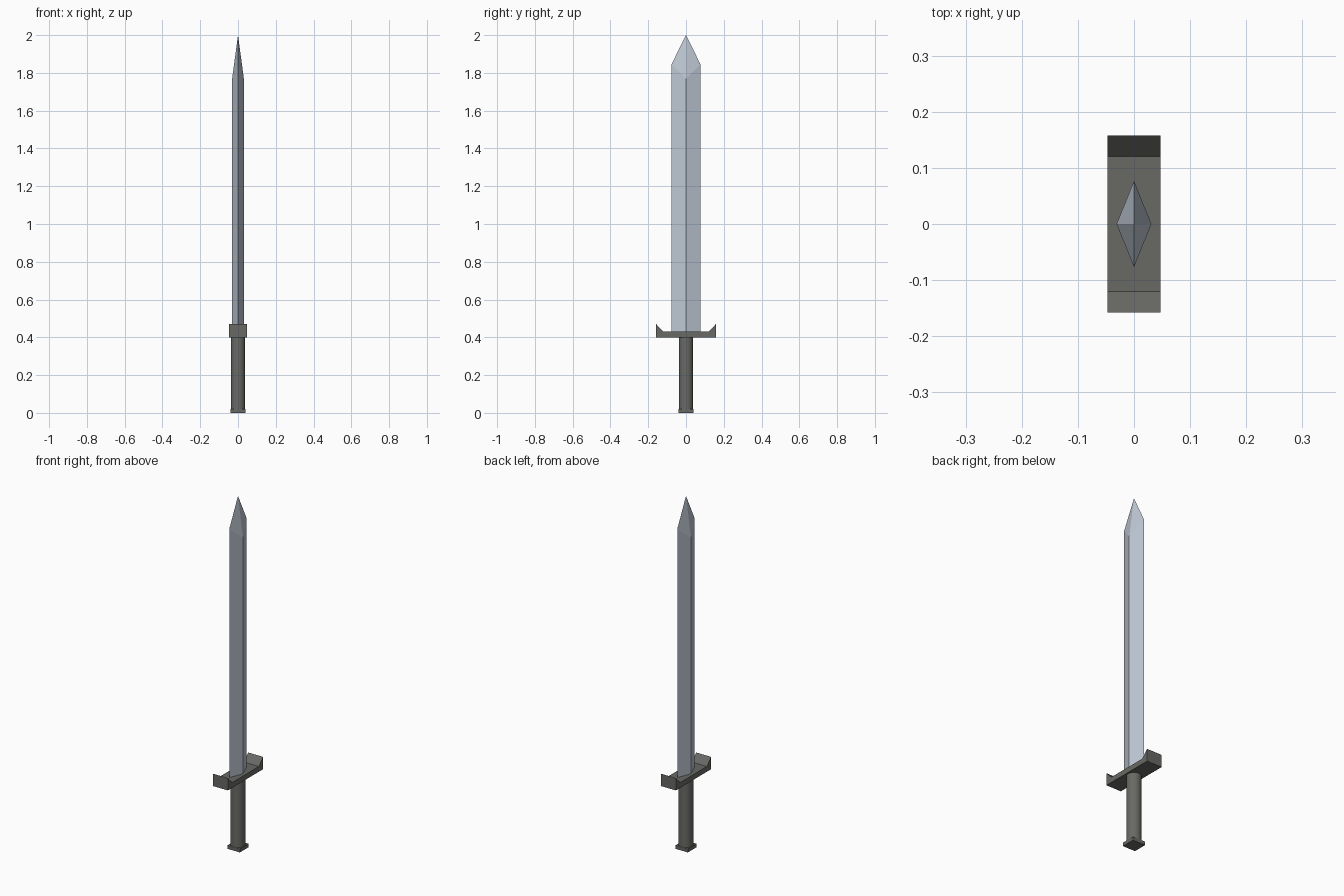
import bpy, bmesh, math

if "Cube" in bpy.data.objects:
    bpy.data.objects.remove(bpy.data.objects["Cube"])


def material(name, rgb):
    m = bpy.data.materials.new(name)
    m.diffuse_color = (*rgb, 1)
    m.use_nodes = True
    m.node_tree.nodes["Principled BSDF"].inputs["Base Color"].default_value = m.diffuse_color
    return m


steel = material("pale steel", (0.52, 0.58, 0.66))
iron = material("dark iron", (0.14, 0.14, 0.13))


def mesh_object(name, verts, faces, mat):
    bm = bmesh.new()
    vs = [bm.verts.new(v) for v in verts]
    for f in faces:
        bm.faces.new([vs[i] for i in f])
    bmesh.ops.recalc_face_normals(bm, faces=bm.faces)
    me = bpy.data.meshes.new(name)
    bm.to_mesh(me)
    bm.free()
    me.materials.append(mat)
    ob = bpy.data.objects.new(name, me)
    bpy.context.collection.objects.link(ob)
    return ob


# Blade: diamond section, with ridges ending lower than the edges at the point
section = [(0.031, 0, 1.77), (0, 0.077, 1.845), (-0.031, 0, 1.77), (0, -0.077, 1.845)]
verts = [(x, y, 0.42) for x, y, z in section] + section + [(0, 0, 2.0)]
faces = [(3, 2, 1, 0)]
for i in range(4):
    j = (i + 1) % 4
    faces += [(i, j, j + 4, i + 4), (i + 4, j + 4, 8)]
mesh_object("blade", verts, faces, steel)

# Crossguard: upturned-end profile extruded along x
half = [(0.158, 0.40), (0.158, 0.47), (0.12, 0.43)]
profile = half + [(-y, z) for y, z in reversed(half)]
n = len(profile)
verts = [(x, y, z) for x in (-0.047, 0.047) for y, z in profile]
faces = [tuple(range(n)), tuple(range(n, 2 * n))]
faces += [(i, (i + 1) % n, (i + 1) % n + n, i + n) for i in range(n)]
mesh_object("crossguard", verts, faces, iron)

# Grip: round handle
bpy.ops.mesh.primitive_cylinder_add(vertices=32, radius=0.038, depth=0.39, location=(0, 0, 0.205))
grip = bpy.context.object
grip.name = "grip"
grip.data.materials.append(iron)
bpy.ops.object.shade_smooth_by_angle(angle=math.radians(30))

# Pommel: thin square plate under the grip
bpy.ops.mesh.primitive_cube_add(size=1, location=(0, 0, 0.01))
pommel = bpy.context.object
pommel.name = "pommel_plate"
pommel.scale = (0.078, 0.078, 0.02)
pommel.data.materials.append(iron)
